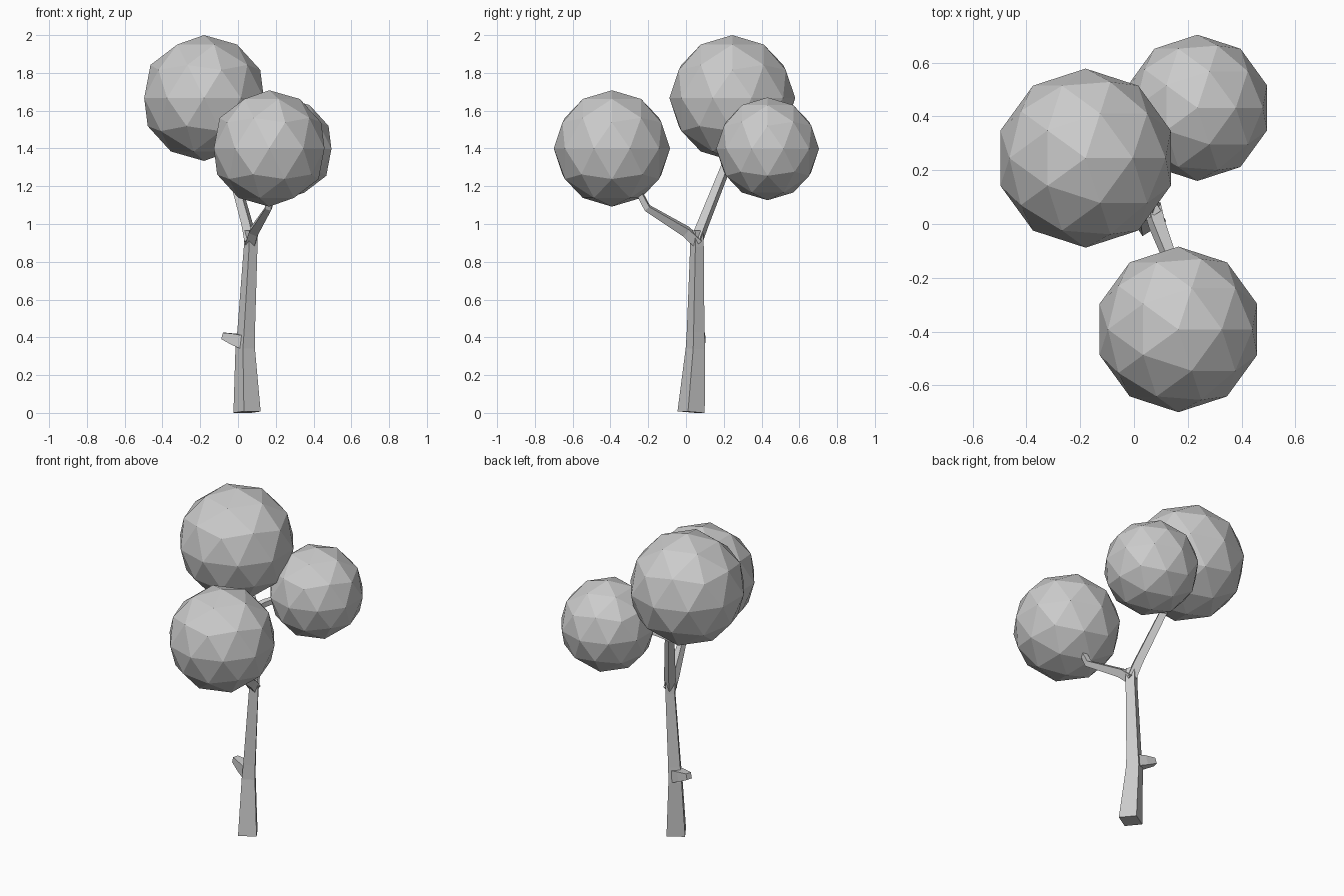
import bpy, bmesh, math
from mathutils import Vector

if "Cube" in bpy.data.objects:
    bpy.data.objects.remove(bpy.data.objects["Cube"])


def limb(name, path, roll=-13):
    """Four-sided tapered limb through (point, corner radius) stations."""
    pts = [Vector(p) for p, r in path]
    bm = bmesh.new()
    rings = []
    for i, (p, r) in enumerate(path):
        # Ring is perpendicular to the average direction at this station
        before = (pts[i] - pts[max(i - 1, 0)]).normalized()
        after = (pts[min(i + 1, len(pts) - 1)] - pts[i]).normalized()
        t = (before + after).normalized()
        u = Vector((1, 0, 0)) if abs(t.x) < 0.85 else Vector((0, 1, 0))
        u = (u - t * u.dot(t)).normalized()
        v = t.cross(u)
        ring = []
        for k in range(4):
            a = math.radians(roll + 90 * k)
            ring.append(bm.verts.new(pts[i] + r * (math.cos(a) * u + math.sin(a) * v)))
        rings.append(ring)
    for a, b in zip(rings, rings[1:]):
        for k in range(4):
            n = (k + 1) % 4
            bm.faces.new((a[k], a[n], b[n], b[k]))
    bm.faces.new(rings[0][::-1])
    bm.faces.new(rings[-1])
    bmesh.ops.recalc_face_normals(bm, faces=bm.faces)
    me = bpy.data.meshes.new(name)
    bm.to_mesh(me)
    bm.free()
    ob = bpy.data.objects.new(name, me)
    bpy.context.collection.objects.link(ob)
    return ob


def foliage(name, centre, radius):
    bpy.ops.mesh.primitive_ico_sphere_add(subdivisions=2, radius=radius, location=centre)
    bpy.context.object.name = name


# Trunk, leaning slightly and narrowing upward
limb("trunk", [((0.048, 0.027, 0.004), 0.074), ((0.038, 0.050, 0.34), 0.053),
               ((0.043, 0.051, 0.43), 0.048), ((0.067, 0.058, 0.88), 0.037),
               ((0.066, 0.057, 0.965), 0.036)])

# Broken side stub
limb("side_stub", [((0.03, 0.055, 0.375), 0.050), ((-0.02, 0.07, 0.390), 0.042),
                   ((-0.08, 0.085, 0.408), 0.025)], roll=40)

# Forked branches carrying the foliage
limb("front_branch", [((0.068, 0.065, 0.90), 0.036), ((0.085, 0.0, 0.96), 0.034),
                      ((0.163, -0.205, 1.085), 0.023), ((0.165, -0.27, 1.21), 0.019)], roll=30)
limb("back_branch", [((0.067, 0.055, 0.91), 0.036), ((0.048, 0.09, 1.0), 0.033),
                     ((-0.035, 0.21, 1.30), 0.028), ((-0.10, 0.235, 1.45), 0.020)], roll=20)
limb("rear_twig", [((-0.045, 0.21, 1.30), 0.026), ((0.01, 0.255, 1.335), 0.023),
                   ((0.13, 0.35, 1.39), 0.018)], roll=30)

# Three faceted leaf balls
foliage("top_foliage", (-0.18, 0.245, 1.667), 0.333)
foliage("front_foliage", (0.165, -0.392, 1.40), 0.308)
foliage("rear_foliage", (0.236, 0.432, 1.398), 0.272)
